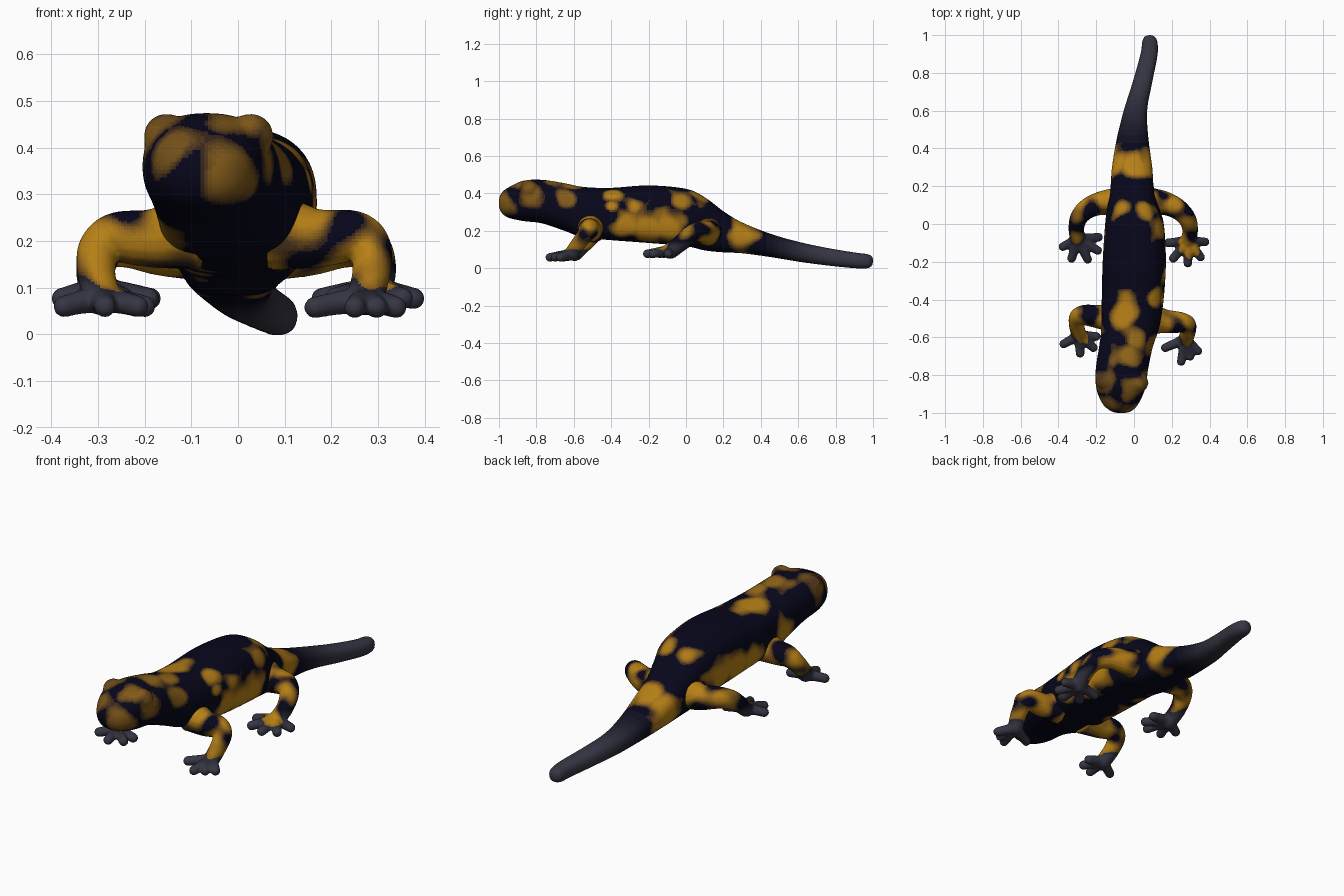
import bpy, bmesh, math
from mathutils import Vector, noise

if "Cube" in bpy.data.objects:
    bpy.data.objects.remove(bpy.data.objects["Cube"])

# ---------- palette: dark skin blending to yellow, and dark blending to grey ----------
DARK, YELLOW, GREY = (0.002, 0.002, 0.011), (0.47, 0.215, 0.008), (0.037, 0.037, 0.058)
STEPS = 14


def blend(name, target):
    mats = []
    for i in range(STEPS):
        t = i / (STEPS - 1)
        m = bpy.data.materials.new(f"{name}_{i}")
        m.diffuse_color = [a + (b - a) * t for a, b in zip(DARK, target)] + [1]
        m.use_nodes = True
        m.node_tree.nodes["Principled BSDF"].inputs["Base Color"].default_value = m.diffuse_color
        mats.append(m)
    return mats


PALETTE = blend("skin_yellow", YELLOW) + blend("skin_grey", GREY)


def ramp(v, lo, hi):
    t = min(1, max(0, (v - lo) / (hi - lo)))
    return t * t * (3 - 2 * t)


def catmull(rows, n):
    """Smoothly interpolate rows of numbers, n samples per span."""
    out = []
    for i in range(len(rows) - 1):
        a, b, c, d = (rows[min(max(i + k, 0), len(rows) - 1)] for k in (-1, 0, 1, 2))
        for s in range(n):
            t = s / n
            out.append([0.5 * (2 * q + (r - p) * t + (2 * p - 5 * q + 4 * r - w) * t * t
                               + (3 * q - p - 3 * r + w) * t ** 3)
                        for p, q, r, w in zip(a, b, c, d)])
    return out + [list(rows[-1])]


def skin_rings(bm, rings):
    loops = [[bm.verts.new(p) for p in ring] for ring in rings]
    n = len(loops[0])
    for a, b in zip(loops, loops[1:]):
        for j in range(n):
            bm.faces.new((a[j], a[(j + 1) % n], b[(j + 1) % n], b[j]))
    bm.faces.new(loops[0][::-1])
    bm.faces.new(loops[-1])


def ball(bm, centre, r):
    res = bmesh.ops.create_icosphere(bm, subdivisions=3, radius=r)
    bmesh.ops.translate(bm, verts=res["verts"], vec=Vector(centre))


def limb(bm, rows, seg=16):
    """Round tube through (x, y, z, radius) rows with a rounded end."""
    pts = catmull(rows, 6)
    u, rings = Vector((0.13, 0.31, 0.94)), []
    for i, p in enumerate(pts):
        t = (Vector(pts[min(i + 1, len(pts) - 1)][:3]) - Vector(pts[max(i - 1, 0)][:3])).normalized()
        u = (u - t * u.dot(t)).normalized()
        v = t.cross(u)
        rings.append([Vector(p[:3]) + p[3] * (math.cos(a) * u + math.sin(a) * v)
                      for a in (2 * math.pi * k / seg for k in range(seg))])
    skin_rings(bm, rings)
    ball(bm, rows[-1][:3], rows[-1][3])


def finish(bm, name, voxel, smooth, colour):
    """Fuse the pieces into one smooth skin and paint it."""
    bmesh.ops.recalc_face_normals(bm, faces=bm.faces)
    me = bpy.data.meshes.new(name)
    bm.to_mesh(me)
    bm.free()
    ob = bpy.data.objects.new(name, me)
    bpy.context.collection.objects.link(ob)
    mod = ob.modifiers.new("fuse", 'REMESH')
    mod.mode, mod.voxel_size = 'VOXEL', voxel
    mod = ob.modifiers.new("soften", 'SMOOTH')
    mod.factor, mod.iterations = 0.5, smooth
    dg = bpy.context.evaluated_depsgraph_get()
    new = bpy.data.meshes.new_from_object(ob.evaluated_get(dg))
    ob.modifiers.clear()
    ob.data = new
    new.name = name
    new.materials.clear()
    for m in PALETTE:
        new.materials.append(m)
    for f in new.polygons:
        yellow, grey = colour(f.center)
        f.material_index = (STEPS + round(grey * (STEPS - 1)) if grey > yellow
                            else round(yellow * (STEPS - 1)))
        f.use_smooth = True
    return ob


# ---------- body: (y, left x, right x, bottom z, top z) ----------
BODY = [
    (-1.0, -0.10, -0.035, .325, .375), (-.985, -.132, -.005, .295, .405), (-.95, -.168, .025, .27, .432),
    (-.87, -.2, .06, .252, .468), (-.77, -.203, .075, .24, .473), (-.65, -.185, .10, .20, .455),
    (-.55, -.173, .133, .165, .435), (-.40, -.171, .157, .15, .43), (-.20, -.166, .169, .135, .443),
    (0, -.153, .158, .118, .425), (.1, -.14, .128, .095, .38), (.2, -.124, .104, .085, .305),
    (.3, -.117, .097, .08, .245), (.45, -.092, .077, .06, .185), (.6, -.055, .07, .035, .142),
    (.75, -.008, .097, .015, .11), (.9, .034, .126, .0, .085), (.975, .045, .122, .0, .075),
    (1.0, .065, .10, .02, .06)]
# yellow patches: x, y, z, radius, strength
SPOTS = [
    (0, .31, .23, .075, 1), (-.08, .31, .18, .075, 1), (.07, .31, .18, .075, 1),
    (-.07, .1, .39, .05, .9), (.06, .09, .39, .05, .9),
    (.18, -.09, .22, .08, 1), (.18, -.2, .22, .085, 1), (.18, -.32, .23, .07, 1),
    (.14, -.28, .33, .04, 1), (.12, -.40, .40, .045, 1), (.14, -.4, .33, .03, 1),
    (-.17, -.08, .22, .09, 1), (-.17, -.2, .22, .09, 1), (-.17, -.32, .22, .08, 1), (-.05, -.46, .43, .07, 1),
    (.13, -.02, .36, .045, .8), (-.17, -.58, .27, .07, .9), (.01, -.60, .46, .06, .7), (-.03, -.69, .47, .06, .6),
    (.0, -.87, .46, .06, .45), (-.17, -.84, .42, .06, .45), (-.01, -.99, .34, .065, .45),
    (-.14, -.95, .40, .055, .4), (.07, -.83, .40, .06, .45), (.10, -.64, .38, .05, .5)]


def body_colour(c):
    wob = 1 + 0.6 * noise.noise(c * 13)
    yellow = max(s * (1 - ramp((c - Vector((x, y, z))).length * wob, r * .5, r * 1.4))
                 for x, y, z, r, s in SPOTS)
    return yellow, ramp(c.y, .38, .8)


bm = bmesh.new()
SEG, rings = 44, []
for y, xl, xr, zb, zt in catmull(BODY, 6):
    ring = []
    belly = 2.4 + 1.1 * ramp(y, -.75, -.5) * (1 - ramp(y, .2, .6))   # squarer underside
    for k in range(SEG):
        ca, sa = math.cos(2 * math.pi * k / SEG), math.sin(2 * math.pi * k / SEG)
        e = 2 / (2.35 if sa >= 0 else belly)
        ring.append(Vector(((xl + xr) / 2 + (xr - xl) / 2 * math.copysign(abs(ca) ** e, ca), y,
                            (zb + zt) / 2 + (zt - zb) / 2 * math.copysign(abs(sa) ** e, sa))))
    rings.append(ring)
skin_rings(bm, rings)
# eye bulges
for x, y in ((-.153, -.83), (.027, -.84)):
    ball(bm, (x, y, .424), .05)
finish(bm, "body_and_tail", 0.0085, 8, body_colour)


# ---------- legs: path rows (x, y, z, radius), toe tips (x, y) and toe height ----------
def leg_colour(c):
    n = noise.noise(c * 11 + Vector((3.1, 1.7, 5.2)))
    grey = 1 - ramp(c.z + 0.03 * n, .08, .135)
    return ramp(n, -.4, .3) * (1 - grey), grey


LEGS = {
    "front_leg_right": ([(.08, -.50, .22, .085), (.165, -.515, .206, .064), (.25, -.522, .21, .055),
                         (.284, -.535, .182, .046), (.285, -.575, .13, .041), (.273, -.61, .08, .04)],
                        [(.165, -.655), (.25, -.728), (.297, -.70), (.338, -.672)], .058),
    "front_leg_left": ([(-.09, -.50, .22, .085), (-.18, -.492, .206, .064), (-.26, -.482, .207, .055),
                        (-.298, -.495, .18, .046), (-.303, -.54, .13, .041), (-.291, -.59, .08, .04)],
                       [(-.372, -.635), (-.285, -.685), (-.215, -.655), (-.2, -.595)], .060),
    "back_leg_right": ([(.06, .11, .20, .09), (.15, .112, .19, .066), (.225, .083, .198, .056),
                        (.28, .03, .184, .048), (.297, -.03, .137, .042), (.288, -.09, .092, .041)],
                       [(.18, -.10), (.208, -.182), (.285, -.207), (.352, -.175), (.376, -.095)], .077),
    "back_leg_left": ([(-.07, .11, .20, .09), (-.16, .112, .19, .066), (-.235, .088, .198, .056),
                       (-.288, .04, .184, .048), (-.305, -.02, .137, .042), (-.298, -.08, .092, .041)],
                      [(-.376, -.12), (-.33, -.182), (-.245, -.187), (-.192, -.14), (-.188, -.07)], .077),
}
for name, (path, tips, toe_z) in LEGS.items():
    bm = bmesh.new()
    limb(bm, path)
    px, py = path[-1][:2]
    for tx, ty in tips:
        limb(bm, [(px, py, toe_z + .016, .032), ((px + tx) / 2, (py + ty) / 2, toe_z + .01, .026),
                  (tx, ty, toe_z, .0235)], 12)
    finish(bm, name, 0.0065, 3, leg_colour)
